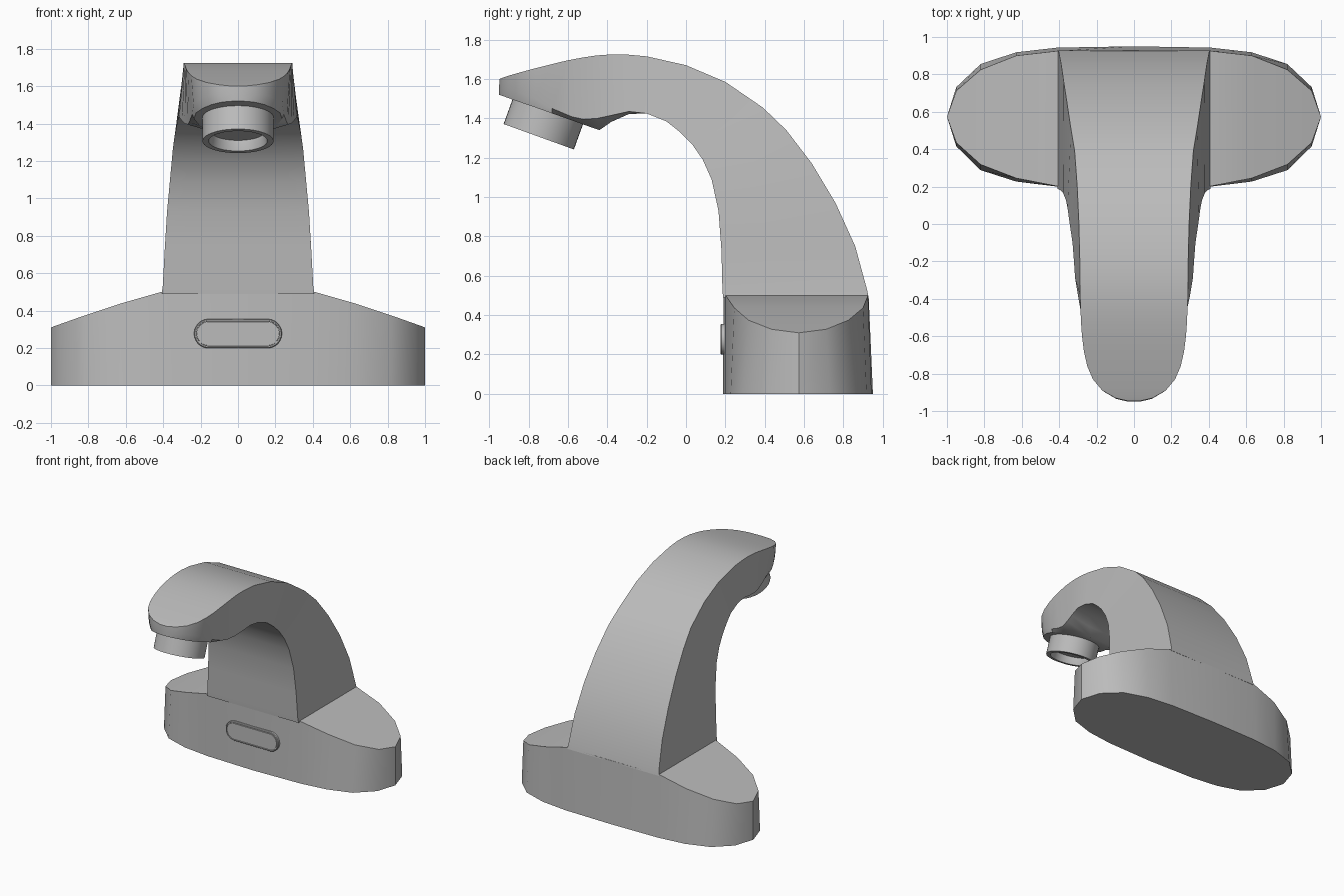
import bpy, bmesh, math
from mathutils import Matrix

if "Cube" in bpy.data.objects:
    bpy.data.objects.remove(bpy.data.objects["Cube"], do_unlink=True)

metal = bpy.data.materials.new("satin grey metal")
metal.use_nodes = True
GREY = (0.5, 0.5, 0.5, 1)
metal.diffuse_color = GREY
metal.node_tree.nodes["Principled BSDF"].inputs["Base Color"].default_value = GREY


def loft(name, rings, matrix=None, angle=30):
    """Skin a list of closed rings, cap both ends and shade."""
    bm = bmesh.new()
    rows = [[bm.verts.new(p) for p in ring] for ring in rings]
    n = len(rows[0])
    for a, b in zip(rows, rows[1:]):
        for i in range(n):
            j = (i + 1) % n
            bm.faces.new((a[i], a[j], b[j], b[i]))
    bm.faces.new(rows[0])
    bm.faces.new(rows[-1])
    bmesh.ops.remove_doubles(bm, verts=bm.verts, dist=0.0005)
    bmesh.ops.recalc_face_normals(bm, faces=bm.faces)
    if matrix:
        bm.transform(matrix)
    mesh = bpy.data.meshes.new(name)
    bm.to_mesh(mesh)
    bm.free()
    mesh.materials.append(metal)
    ob = bpy.data.objects.new(name, mesh)
    bpy.context.collection.objects.link(ob)
    bpy.ops.object.select_all(action="DESELECT")
    ob.select_set(True)
    bpy.context.view_layer.objects.active = ob
    bpy.ops.object.shade_smooth_by_angle(angle=math.radians(angle))
    return ob


def interp(table, t):
    for (a, u), (b, v) in zip(table, table[1:]):
        if t <= b:
            return u + (v - u) * (t - a) / (b - a)
    return table[-1][1]


# Base: x, front y, back y, front top y, back top y, top z
half = [
    (0.0, 0.188, 0.950, 0.190, 0.928, 0.500),
    (0.41, 0.200, 0.943, 0.202, 0.925, 0.500),
    (0.63, 0.227, 0.918, 0.245, 0.900, 0.437),
    (0.82, 0.288, 0.855, 0.318, 0.825, 0.374),
    (0.95, 0.415, 0.732, 0.435, 0.712, 0.328),
    (1.0, 0.573, 0.573, 0.573, 0.573, 0.310),
]
stations = [(-s[0], *s[1:]) for s in reversed(half[1:])] + half
loft("base", [[(x, f, 0), (x, ft, z), (x, bt, z), (x, b, 0)]
              for x, f, b, ft, bt, z in stations])

# Spout neck: outer y, z and inner y, z; width narrows with height
width = [(0.49, 0.408), (0.52, 0.403), (0.9, 0.382), (1.3, 0.345),
         (1.43, 0.32), (1.73, 0.288)]
neck = [
    (0.928, 0.49, 0.188, 0.49), (0.92, 0.53, 0.185, 0.53),
    (0.86, 0.75, 0.18, 0.73), (0.76, 0.97, 0.165, 0.93),
    (0.64, 1.17, 0.13, 1.09), (0.51, 1.34, 0.085, 1.19),
    (0.39, 1.455, 0.03, 1.27), (0.2, 1.585, -0.03, 1.33),
    (0.0, 1.67, -0.10, 1.385), (-0.2, 1.715, -0.2, 1.425),
]
# Spout head: (y, z, half width) of top edge, lower side edge and outlet rim
head = [
    ((-.30, 1.724, .290), (-.29, 1.435, .315), (-.29, 1.422, .20)),
    ((-.38, 1.725, .288), (-.38, 1.415, .300), (-.38, 1.382, .12)),
    ((-.46, 1.719, .286), (-.45, 1.400, .285), (-.44, 1.340, .06)),
    ((-.53, 1.708, .283), (-.52, 1.395, .270), (-.50, 1.361, .155)),
    ((-.60, 1.695, .278), (-.58, 1.408, .260), (-.57, 1.386, .205)),
    ((-.68, 1.676, .268), (-.68, 1.450, .245), (-.68, 1.425, .235)),
    ((-.76, 1.656, .250), (-.77, 1.500, .238), (-.77, 1.457, .225)),
    ((-.83, 1.637, .220), (-.84, 1.530, .205), (-.84, 1.481, .19)),
    ((-.89, 1.620, .170), (-.90, 1.550, .155), (-.90, 1.502, .14)),
    ((-.93, 1.607, .100), (-.935, 1.555, .095), (-.935, 1.515, .085)),
    ((-.947, 1.60, .030), (-.95, 1.560, .030), (-.95, 1.520, .025)),
]
sections = []
for yo, zo, yi, zi in neck:
    wi = interp(width, zi)
    sections.append(((yo, zo, interp(width, zo)), (yi, zi, wi), (yi, zi, wi * 0.65)))
rings = []
for section in sections + head:
    right = [(w, y, z) for y, z, w in section]
    rings.append(right + [(-x, y, z) for x, y, z in reversed(right)])
loft("spout", rings)

# Outlet nozzle: tilted lathe with a recessed opening
profile = [(0.19, 0.06), (0.19, -0.142), (0.157, -0.142), (0.147, -0.10), (0.147, -0.085)]
N = 40
circle = [(math.cos(2 * math.pi * i / N), math.sin(2 * math.pi * i / N)) for i in range(N)]
tilt = Matrix.Translation((0, -0.70, 1.44)) @ Matrix.Rotation(-0.347, 4, "X")
loft("outlet_nozzle", [[(r * c, r * s, z) for c, s in circle] for r, z in profile], tilt)


# Sensor window: raised rounded plate with a stepped border
def stadium(inset, y):
    r = 0.078 - inset
    return [(math.copysign(0.157, c) + r * c, y, 0.277 + r * s)
            for c, s in ((math.cos(a), math.sin(a)) for a in
                         (2 * math.pi * (i + 0.5) / 32 for i in range(32)))]


loft("sensor_window", [stadium(0, 0.22), stadium(0, 0.18), stadium(0.004, 0.175),
                       stadium(0.010, 0.175), stadium(0.011, 0.180), stadium(0.014, 0.180),
                       stadium(0.015, 0.175)])
